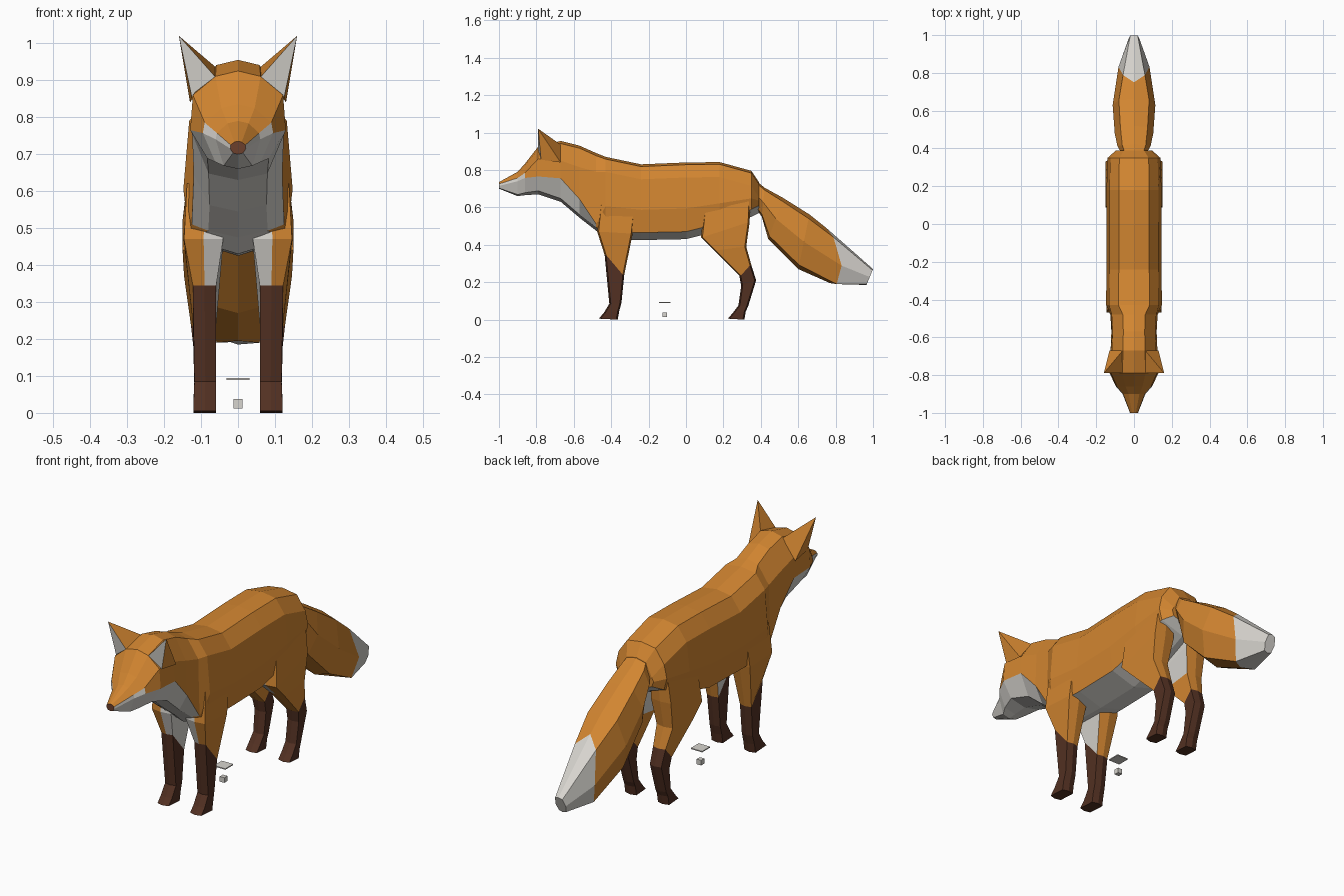
import bpy, bmesh, math
from mathutils import Vector

if "Cube" in bpy.data.objects:
    bpy.data.objects.remove(bpy.data.objects["Cube"])


def material(name, rgb):
    m = bpy.data.materials.new(name)
    m.diffuse_color = (*rgb, 1)
    m.use_nodes = True
    m.node_tree.nodes["Principled BSDF"].inputs["Base Color"].default_value = m.diffuse_color
    return m


MATS = [material("orange_fur", (0.64, 0.235, 0.03)),
        material("white_fur", (0.68, 0.66, 0.62)),
        material("dark_brown_fur", (0.085, 0.03, 0.016)),
        material("nose_brown", (0.15, 0.05, 0.025))]
ORANGE, WHITE, BROWN, NOSE = range(4)


def finish(name, bm, mirror=False):
    bmesh.ops.recalc_face_normals(bm, faces=bm.faces)
    me = bpy.data.meshes.new(name)
    bm.to_mesh(me)
    bm.free()
    for m in MATS:
        me.materials.append(m)
    ob = bpy.data.objects.new(name, me)
    bpy.context.collection.objects.link(ob)
    if mirror:
        ob.modifiers.new("mirror", 'MIRROR').use_mirror_merge = False


def loft(name, rings, paint, caps=(ORANGE, ORANGE), mirror=False):
    """Skin closed rings; paint(ring index, side index) gives the material."""
    bm = bmesh.new()
    vs = [[bm.verts.new(p) for p in r] for r in rings]
    n = len(rings[0])
    for i in range(len(vs) - 1):
        for j in range(n):
            k = (j + 1) % n
            f = bm.faces.new((vs[i][j], vs[i][k], vs[i + 1][k], vs[i + 1][j]))
            f.material_index = paint(i, j)
    for ring, c in zip((vs[0], vs[-1]), caps):
        bm.faces.new(ring).material_index = c
    finish(name, bm, mirror)


def body_ring(y, top, bottom, side):
    """Full ring from the right-hand side points."""
    return ([(0, y, top)] + [(x, y, z) for x, z in side] + [(0, y, bottom)]
            + [(-x, y, z) for x, z in reversed(side)])


def head_ring(y, top, w, upper, cheek, bottom):
    return body_ring(y, top, bottom, [
        (.5 * w, top - .12 * w), (w, upper), (1.06 * w, cheek),
        (.68 * w, bottom + .15 * w)])


def trunk_ring(y, top, w, bottom):
    return body_ring(y, top, bottom, [
        (.62 * w, top - .012), (w, top - .08),
        (1.12 * w, bottom + .4 * (top - bottom)), (w, bottom + .04)])


# Head and neck: y, top, half width, upper side z, cheek z, bottom
HEAD = [(-1.0, .735, .020, .725, .715, .700),
        (-.90, .790, .057, .757, .740, .660),
        (-.86, .835, .090, .785, .757, .665),
        (-.79, .925, .122, .860, .765, .670),
        (-.67, .955, .117, .850, .755, .630),
        (-.57, .930, .113, .815, .645, .545),
        (-.48, .890, .118, .790, .510, .475)]
# Trunk: y, top, half width, bottom
TRUNK = [(-.43, .87, .132, .43), (-.24, .83, .13, .425), (0, .84, .13, .43),
         (.18, .842, .13, .475), (.35, .795, .125, .55), (.39, .735, .085, .57)]


def body_paint(i, j):
    j = min(j, 9 - j)                    # same on both sides
    if j == 4 or (j == 3 and i < 6) or (j == 2 and i < 2):
        return WHITE                     # muzzle, throat, belly
    return ORANGE


loft("body", [head_ring(*s) for s in HEAD] + [trunk_ring(*s) for s in TRUNK],
     body_paint, (NOSE, ORANGE))


# Legs: front z, back z, outer x, front y, back y; the paw follows the ankle
def leg(name, sections, fur_rings, inner_rings):
    _, _, _, f, b = sections[-1]
    paw = [(.035, .045, .12, f - .03, b - .012), (.005, 0, .12, f - .057, b - .02)]
    rings = []
    for zf, zb, xo, yf, yb in sections + paw:
        xi = .04 if zf > .4 else .059
        xm, c = (xi + xo) / 2, .008
        rings.append([(xi, yf + c, zf), (xm, yf, zf), (xo, yf + c, zf),
                      (xo, yb - c, zb), (xm, yb, zb), (xi, yb - c, zb)])

    def paint(i, j):
        if i >= fur_rings:
            return BROWN
        return WHITE if i < inner_rings and j in (0, 5) else ORANGE

    loft(name, rings, paint, (ORANGE, BROWN), mirror=True)


leg("front_legs", [(.62, .60, .138, -.46, -.27),
                   (.47, .46, .146, -.475, -.285),
                   (.345, .24, .122, -.435, -.33),
                   (.085, .09, .118, -.41, -.345)], 2, 2)
leg("hind_legs", [(.62, .64, .136, .10, .345),
                  (.44, .52, .150, .08, .34),
                  (.37, .39, .146, .15, .322),
                  (.235, .29, .127, .285, .35),
                  (.18, .21, .121, .295, .375),
                  (.075, .07, .118, .28, .332)], 3, 2)

# Tail: top y, top z, bottom y, bottom z, half width
TAIL = [(.36, .755, .37, .60, .06), (.42, .705, .405, .55, .088),
        (.52, .65, .44, .43, .102), (.66, .562, .60, .27, .113),
        (.75, .49, .77, .195, .082), (1.0, .27, .965, .185, .028)]


def tail_ring(i, ty, tz, by, bz, w):
    t, b = Vector((0, ty, tz)), Vector((0, by, bz))
    mid, half = (t + b) / 2, (t - b) / 2
    sweep = .09 if i == 4 else 0         # zigzag edge of the white tip
    ring = []
    for k in range(8):
        a = k * math.pi / 4
        c = math.cos(a) * (1.2 if k % 2 else 1)
        s = math.sin(a)
        push = sweep * max(0, abs(s) - .4) / .6
        ring.append(mid + half * c + Vector((w * s, .8 * push, -.6 * push)))
    return ring


loft("tail", [tail_ring(i, *s) for i, s in enumerate(TAIL)],
     lambda i, j: WHITE if i == 4 else ORANGE, (ORANGE, WHITE))

# Ears: pyramids with a pale front face
bm = bmesh.new()
base = [bm.verts.new(p) for p in ((.058, -.79, .905), (.125, -.775, .855),
                                  (.130, -.67, .840), (.060, -.67, .935))]
tip = bm.verts.new((.16, -.79, 1.02))
for k in range(4):
    f = bm.faces.new((base[k], base[(k + 1) % 4], tip))
    f.material_index = WHITE if k == 0 else ORANGE
bm.faces.new(base[::-1])
finish("ears", bm, mirror=True)


# Small loose block and plate under the belly
def box(name, z, width, height):
    bm = bmesh.new()
    bmesh.ops.create_cube(bm, size=1)
    for v in bm.verts:
        v.co = (v.co.x * width, v.co.y * width - .113, v.co.z * height + z)
    for f in bm.faces:
        f.material_index = WHITE
    finish(name, bm)


box("small_block", .025, .025, .025)
box("small_plate", .092, .062, .005)
